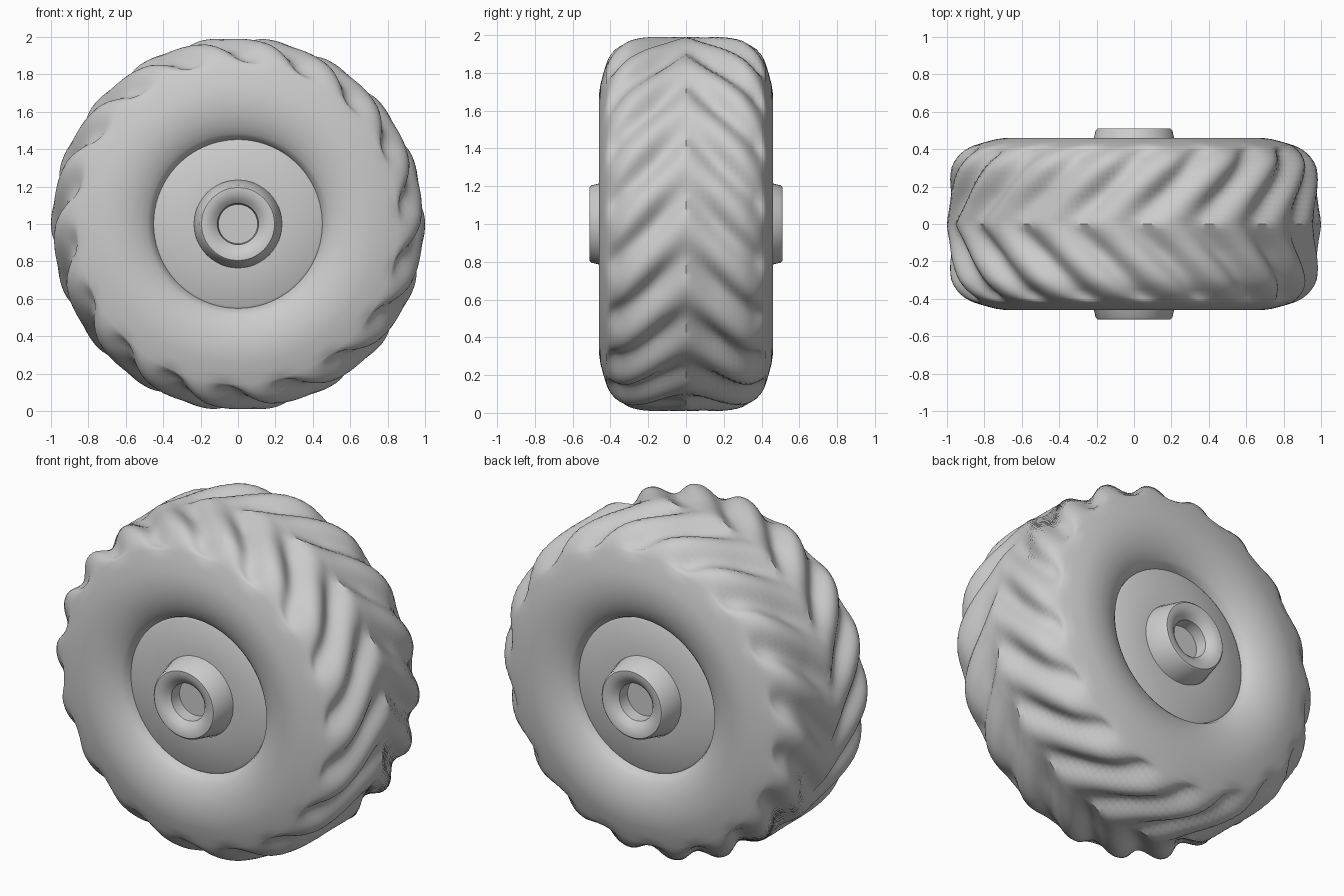
import bpy, bmesh, math

if "Cube" in bpy.data.objects:
    bpy.data.objects.remove(bpy.data.objects["Cube"])

LUGS = 18


def lathe(name, profile, segs, relief=None, angle=40):
    """Revolve (radius, y) points about the axle; relief lowers the radius locally."""
    bm = bmesh.new()
    rings = []
    for r, y in profile:
        ring = []
        for i in range(segs):
            a = 2 * math.pi * i / segs
            rr = r - (relief(a, y, r) if relief else 0)
            ring.append(bm.verts.new((rr * math.cos(a), y, 1 + rr * math.sin(a))))
        rings.append(ring)
    for p, q in zip(rings, rings[1:]):
        for i in range(segs):
            j = (i + 1) % segs
            bm.faces.new((p[i], p[j], q[j], q[i]))
    for ring in (rings[0], rings[-1]):
        if abs(ring[0].co.x) < 0.2:
            bm.faces.new(ring)
    bmesh.ops.recalc_face_normals(bm, faces=bm.faces)
    mesh = bpy.data.meshes.new(name)
    bm.to_mesh(mesh)
    bm.free()
    ob = bpy.data.objects.new(name, mesh)
    bpy.context.collection.objects.link(ob)
    bpy.ops.object.select_all(action='DESELECT')
    ob.select_set(True)
    bpy.context.view_layer.objects.active = ob
    bpy.ops.object.shade_smooth_by_angle(angle=math.radians(angle))
    return ob


def tread(a, y, r):
    """Chevron grooves, swept back from the centre line and fading at the shoulder."""
    d = abs(y)
    if r < 0.86:
        return 0
    wave = 0.5 - 0.5 * math.cos(LUGS * (a + 1.05 * d))
    fade = min(1, (r - 0.86) / 0.07) * (0.5 + 0.5 * min(1, d / 0.15))
    return 0.06 * fade * wave ** 1.3


# tyre: tread crown, shoulder, bulging sidewall, bead
half = [(1.0, 0), (0.998, 0.03), (0.994, 0.06), (0.991, 0.09), (0.99, 0.12),
        (0.99, 0.15), (0.99, 0.18), (0.989, 0.21), (0.987, 0.24), (0.983, 0.27),
        (0.977, 0.30), (0.966, 0.325), (0.951, 0.35), (0.93, 0.375), (0.905, 0.395),
        (0.88, 0.41), (0.855, 0.42), (0.80, 0.437), (0.74, 0.453), (0.69, 0.46),
        (0.63, 0.46), (0.57, 0.45), (0.52, 0.432), (0.485, 0.412), (0.465, 0.395),
        (0.45, 0.36)]
profile = [(r, -y) for r, y in reversed(half)] + half[1:]
lathe("tyre", profile, 216, tread)

# wheel disc with tapered hub and axle socket on each side
for side, sign in (("front", -1), ("back", 1)):
    disc = [(0.455, 0.36), (0.44, 0.37), (0.235, 0.38)]
    hub = [(0.235, 0.37), (0.205, 0.50), (0.195, 0.51), (0.17, 0.51),
           (0.135, 0.495), (0.11, 0.47), (0.105, 0.40)]
    lathe(side + "_wheel_disc", [(r, sign * y) for r, y in disc], 48)
    lathe(side + "_hub", [(r, sign * y) for r, y in hub], 48)
